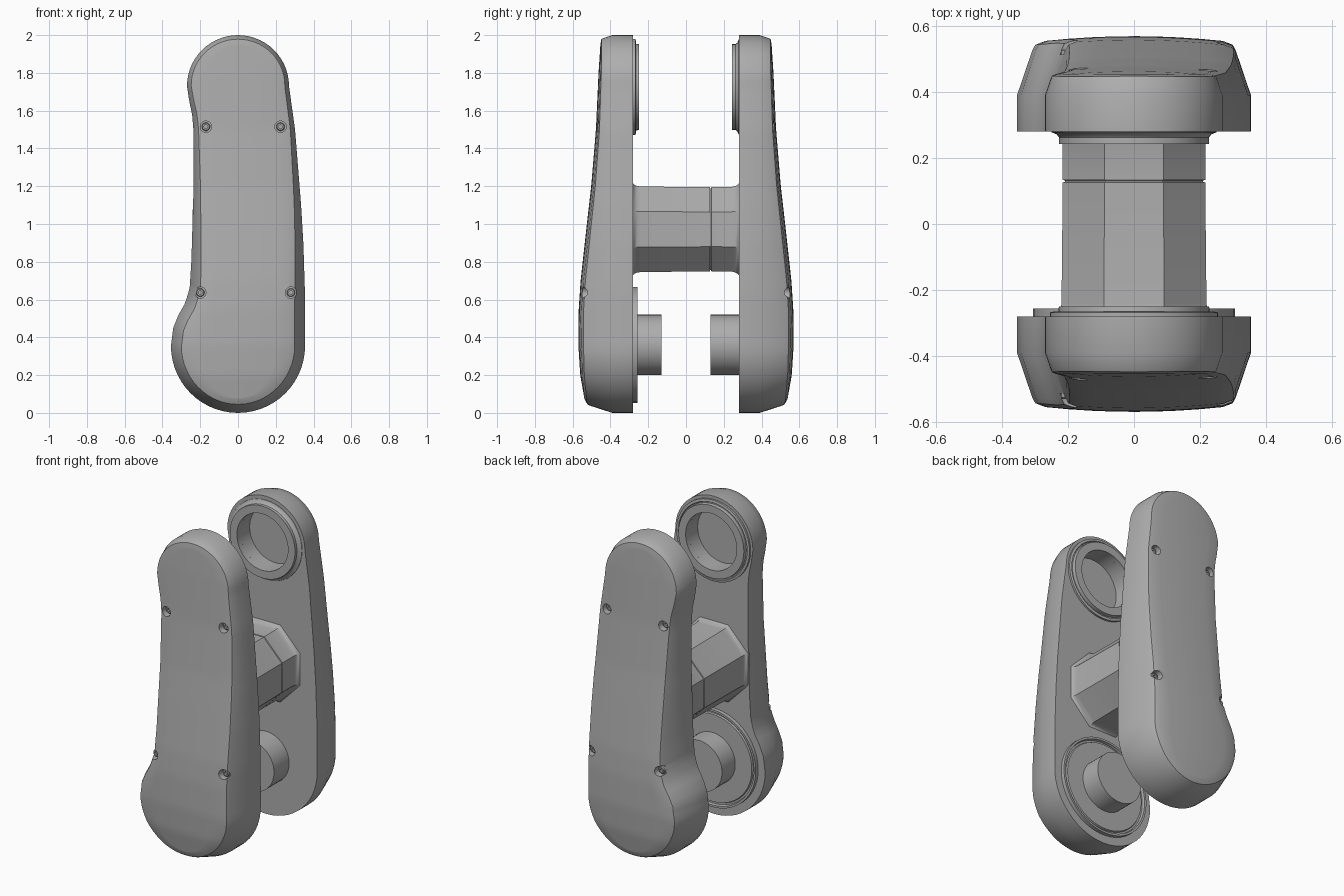
import bpy, bmesh
from math import sin, cos, pi, radians, hypot
from mathutils import Vector

cube = bpy.data.objects.get("Cube")
if cube:
    bpy.data.objects.remove(cube, do_unlink=True)

# Single grey finish
GREY = (0.42, 0.42, 0.42, 1)
grey = bpy.data.materials.new("satin_grey")
grey.use_nodes = True
grey.diffuse_color = GREY
bsdf = next(n for n in grey.node_tree.nodes if n.type == 'BSDF_PRINCIPLED')
bsdf.inputs["Base Color"].default_value = GREY


def finish(name, bm):
    """Clean a bmesh and turn it into a linked object."""
    bmesh.ops.remove_doubles(bm, verts=bm.verts, dist=0.0002)
    bmesh.ops.recalc_face_normals(bm, faces=bm.faces)
    mesh = bpy.data.meshes.new(name)
    bm.to_mesh(mesh)
    bm.free()
    mesh.materials.append(grey)
    ob = bpy.data.objects.new(name, mesh)
    bpy.context.collection.objects.link(ob)
    return ob


def smooth(ob, angle=30):
    bpy.ops.object.select_all(action='DESELECT')
    ob.select_set(True)
    bpy.context.view_layer.objects.active = ob
    bpy.ops.object.shade_smooth_by_angle(angle=radians(angle))


def loft(bm, rows, close_rows=False):
    """Skin closed rings of points; optionally join the last ring to the first."""
    rings = [[bm.verts.new(p) for p in row] for row in rows]
    if close_rows:
        rings.append(rings[0])
    for a, b in zip(rings, rings[1:]):
        for j in range(len(a)):
            k = (j + 1) % len(a)
            bm.faces.new((a[j], a[k], b[k], b[j]))


def turn(bm, profile, side, x, z, segs=48, stretch=1.0):
    """Turn (radius, depth) points about a line along y."""
    rows = []
    for r, y in profile:
        angles = [2 * pi * (i + 0.5) / segs for i in range(segs)]
        rows.append([(x + r * cos(a), side * y, z + stretch * r * sin(a)) for a in angles])
    loft(bm, rows)


def turned(name, profile, side, x, z, segs=48, stretch=1.0):
    bm = bmesh.new()
    turn(bm, profile, side, x, z, segs, stretch)
    ob = finish(name, bm)
    smooth(ob)
    return ob


def interp(table, z):
    for (z0, v0), (z1, v1) in zip(table, table[1:]):
        if z <= z1:
            return v0 + (v1 - v0) * max(0, z - z0) / (z1 - z0)
    return table[-1][1]


# Arm outline: half widths by height, with a bulge at each end of the right edge
LOW_R, TOP_R, INNER, WALL = 0.355, 0.27, 0.28, 0.39
TOP_Z = 2 - TOP_R
PLAIN = [(LOW_R, LOW_R), (0.65, 0.354), (0.9, 0.346), (1.1, 0.334), (1.5, 0.302), (TOP_Z, TOP_R)]
BULGED = [(LOW_R, LOW_R), (0.45, 0.343), (0.52, 0.315), (0.58, 0.28), (0.66, 0.256), (0.8, 0.247),
          (1.2, 0.235), (1.5, 0.236), (1.58, 0.243), (1.65, 0.258), (TOP_Z, TOP_R)]
# Outer face depth by height
DEPTH = [(0, 0.515), (0.07, 0.537), (0.2, 0.56), (0.36, 0.57), (0.55, 0.568), (0.7, 0.558),
         (1.0, 0.525), (1.2, 0.502), (1.5, 0.477), (1.8, 0.463), (2, 0.45)]


def edge_points(table):
    pts = [(LOW_R * sin(a), LOW_R * (1 - cos(a))) for a in (pi / 2 * i / 14 for i in range(14))]
    steps = 44
    for i in range(steps):
        z = LOW_R + (TOP_Z - LOW_R) * i / steps
        pts.append((interp(table, z), z))
    pts += [(TOP_R * cos(a), TOP_Z + TOP_R * sin(a)) for a in (pi / 2 * i / 14 for i in range(15))]
    return pts


def surface(x, z):
    return interp(DEPTH, z) - 0.018 * (x / 0.3) ** 2


def edge_section(pts, i, sx):
    """Inner rim, wall, sloped edge and rounded lip at one height."""
    x, z = pts[i]
    if i == 0:
        n = (0, -1)
    elif i == len(pts) - 1:
        n = (0, 1)
    else:
        tx, tz = pts[i + 1][0] - pts[i - 1][0], pts[i + 1][1] - pts[i - 1][1]
        n = (tz / hypot(tx, tz), -tx / hypot(tx, tz))
    h = surface(x, z) - WALL
    out = [(sx * x, INNER, z), (sx * x, WALL, z)]
    for inset, rise in ((0.3 * h, 0.85), (0.36 * h, 0.95), (0.36 * h + 0.03, 1)):
        px, pz = x - n[0] * inset, z - n[1] * inset
        out.append((sx * px, WALL + rise * (surface(px, pz) - WALL), pz))
    return out


SCREWS = [(-0.17, 1.515), (0.225, 1.515), (-0.2, 0.637), (0.28, 0.637)]
BORE_Z, AXLE_Z = 1.725, 0.36


def arm(name, side):
    plain, bulged = edge_points(PLAIN), edge_points(BULGED)
    rows = []
    for i in range(len(plain)):
        left, right = edge_section(plain, i, 1), edge_section(bulged, i, -1)
        a, b = Vector(left[-1]), Vector(right[-1])
        middle = []
        for k in range(1, 8):
            p = a.lerp(b, k / 8)
            middle.append((p.x, surface(p.x, p.z), p.z))
        ring = left + middle + right[::-1]
        rows.append([(x, side * y, z) for x, y, z in ring])
    bm = bmesh.new()
    loft(bm, rows)
    ob = finish(name, bm)

    # Bearing pocket and screw holes
    cut = bmesh.new()
    turn(cut, [(0, 0.2), (0.178, 0.2), (0.178, 0.37), (0, 0.37)], side, 0, BORE_Z)
    for x, z in SCREWS:
        floor = surface(x, z) - 0.04
        turn(cut, [(0, floor), (0.03, floor), (0.03, 0.7), (0, 0.7)], side, x, z, 24)
    cutter = finish(name + "_cutter", cut)
    cutter.hide_render = True
    mod = ob.modifiers.new("holes", 'BOOLEAN')
    mod.operation, mod.solver, mod.object = 'DIFFERENCE', 'EXACT', cutter
    bpy.context.view_layer.objects.active = ob
    bpy.ops.object.modifier_apply(modifier=mod.name)
    bpy.data.objects.remove(cutter, do_unlink=True)
    smooth(ob, 32)


for label, side in (("front", -1), ("back", 1)):
    arm(label + "_arm", side)
    # Socketed screws at the bottom of the holes
    for n, (x, z) in enumerate(SCREWS):
        f = surface(x, z) - 0.042
        turned(f"{label}_screw_{n + 1}", [(0, f), (0.022, f), (0.022, f + 0.014), (0.018, f + 0.018),
               (0.01, f + 0.018), (0.01, f + 0.006), (0, f + 0.006)], side, x, z, 24)
    # Axle stub
    turned(label + "_axle_stub", [(0, 0.285), (0.16, 0.285), (0.16, 0.13), (0, 0.13)],
           side, 0, AXLE_Z)

# Bearing rings round the upper pockets
def bearing(name, side, profile):
    bm = bmesh.new()
    rows = [[(r * cos(a), side * y, BORE_Z + r * sin(a)) for a in (2 * pi * i / 48 for i in range(48))]
            for r, y in profile]
    loft(bm, rows, close_rows=True)
    smooth(finish(name, bm))


bearing("front_bearing_ring", -1, [(0.178, 0.29), (0.255, 0.29), (0.255, 0.268), (0.24, 0.265),
        (0.236, 0.272), (0.23, 0.272), (0.228, 0.25), (0.178, 0.25)])
bearing("back_bearing_ring", 1, [(0.178, 0.29), (0.255, 0.29), (0.25, 0.278), (0.235, 0.272),
        (0.227, 0.262), (0.227, 0.243), (0.178, 0.243)])

# Grooved disc behind the front stub
turned("front_axle_disc", [(0, 0.262), (0.275, 0.262), (0.279, 0.272), (0.29, 0.272), (0.294, 0.256),
       (0.307, 0.256), (0.307, 0.29), (0, 0.29)], -1, 0, AXLE_Z)

# Octagonal hub joining the arms, with a seam and flared ends
turned("hub", [(0, -0.285), (0.262, -0.285), (0.248, -0.274), (0.241, -0.26), (0.238, -0.24),
       (0.234, 0.126), (0.227, 0.128), (0.227, 0.132), (0.234, 0.134), (0.235, 0.24),
       (0.24, 0.26), (0.248, 0.274), (0.262, 0.285), (0, 0.285)], 1, 0, 0.972, 8, 1.03)
